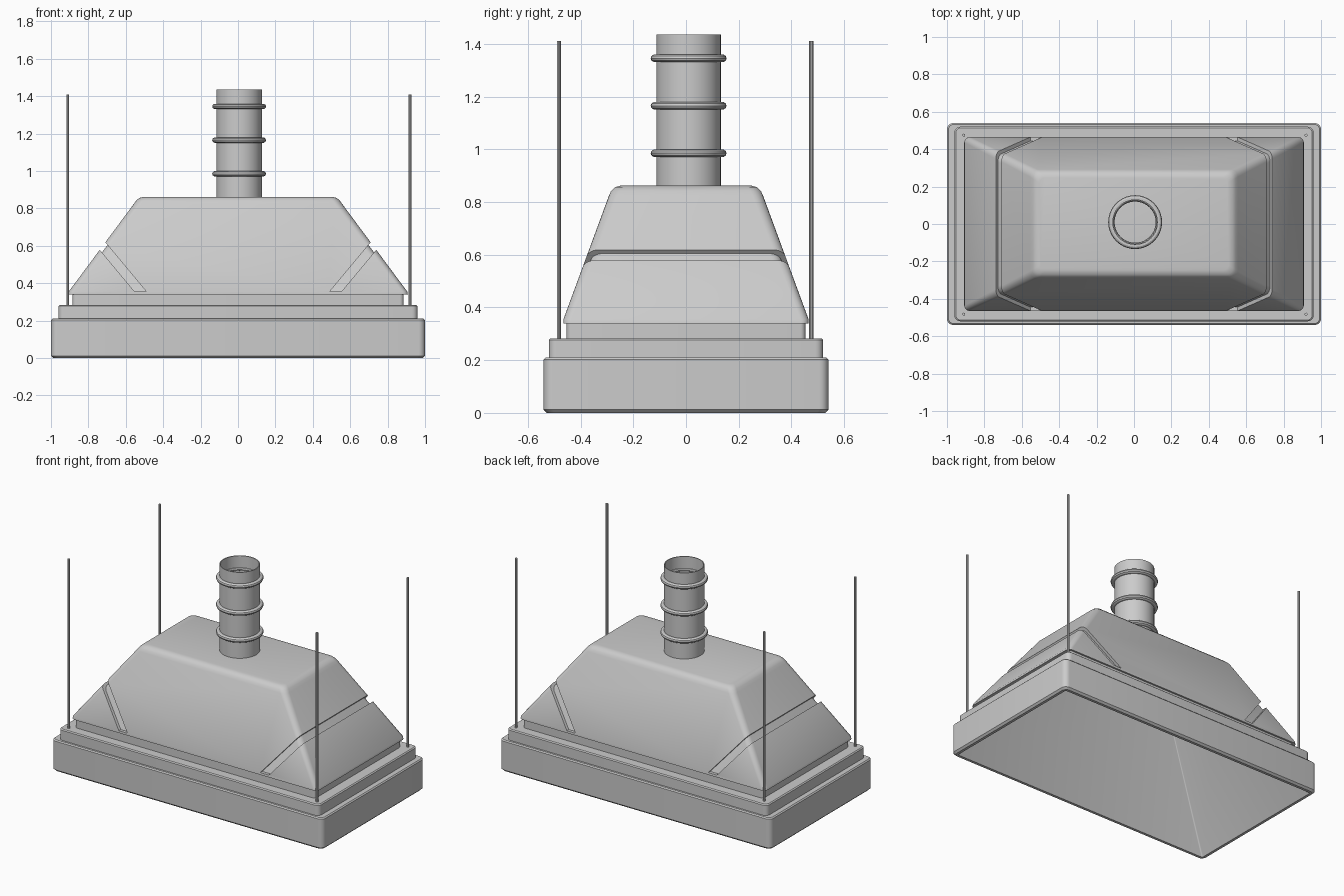
import bpy, bmesh, math

if "Cube" in bpy.data.objects:
    bpy.data.objects.remove(bpy.data.objects["Cube"])


def finish(name, bm, smooth=True):
    bmesh.ops.recalc_face_normals(bm, faces=bm.faces)
    me = bpy.data.meshes.new(name)
    bm.to_mesh(me)
    bm.free()
    ob = bpy.data.objects.new(name, me)
    bpy.context.collection.objects.link(ob)
    if smooth:
        shade(ob)
    return ob


def activate(ob):
    bpy.ops.object.select_all(action='DESELECT')
    ob.select_set(True)
    bpy.context.view_layer.objects.active = ob


def shade(ob):
    activate(ob)
    bpy.ops.object.shade_smooth_by_angle(angle=math.radians(30))


def ring(hx, hy, z, r, seg=5):
    # rounded rectangle outline
    pts = []
    for k, (sx, sy) in enumerate([(1, 1), (-1, 1), (-1, -1), (1, -1)]):
        for i in range(seg + 1):
            a = math.pi / 2 * (k + i / seg)
            pts.append((sx * (hx - r) + r * math.cos(a), sy * (hy - r) + r * math.sin(a), z))
    return pts


def loft(name, rings):
    bm = bmesh.new()
    loops = [[bm.verts.new(p) for p in ring(*r)] for r in rings]
    for a, b in zip(loops, loops[1:]):
        n = len(a)
        for i in range(n):
            bm.faces.new((a[i], a[(i + 1) % n], b[(i + 1) % n], b[i]))
    bm.faces.new(loops[0])
    bm.faces.new(loops[-1])
    return finish(name, bm, False)


def subtract(ob, cutter):
    m = ob.modifiers.new("cut", 'BOOLEAN')
    m.operation = 'DIFFERENCE'
    m.solver = 'EXACT'
    m.object = cutter
    activate(ob)
    bpy.ops.object.modifier_apply(modifier=m.name)
    bpy.data.objects.remove(cutter)


def lathe(name, profile, centre, closed=True, steps=40):
    bm = bmesh.new()
    vs = [bm.verts.new((centre[0] + r, centre[1], z)) for r, z in profile]
    es = [bm.edges.new((vs[i], vs[i + 1])) for i in range(len(vs) - 1)]
    if closed:
        es.append(bm.edges.new((vs[-1], vs[0])))
    bmesh.ops.spin(bm, geom=vs + es, cent=(*centre, 0), axis=(0, 0, 1),
                   angle=2 * math.pi, steps=steps)
    bmesh.ops.remove_doubles(bm, verts=bm.verts, dist=1e-5)
    return finish(name, bm)


# Hood body: inner cavity, rim, stepped base, neck and sloping canopy
hood = loft("hood_body", [
    (0.45, 0.24, 0.80, 0.005), (0.97, 0.51, 0.0, 0.008),
    (0.988, 0.528, 0.0, 0.03), (1.0, 0.54, 0.012, 0.035),
    (1.0, 0.54, 0.203, 0.035), (0.993, 0.533, 0.21, 0.03),
    (0.96, 0.52, 0.21, 0.03), (0.96, 0.52, 0.277, 0.03), (0.953, 0.513, 0.283, 0.025),
    (0.885, 0.453, 0.283, 0.02), (0.885, 0.453, 0.34, 0.02),
    (0.908, 0.465, 0.34, 0.03), (0.905, 0.465, 0.355, 0.03),
    (0.556, 0.292, 0.825, 0.04), (0.544, 0.284, 0.842, 0.04),
    (0.528, 0.270, 0.856, 0.035), (0.505, 0.248, 0.862, 0.03)])

# Slanted grooves near both ends: slabs limited to a shallow skin
bm = bmesh.new()
for s in (-1, 1):
    prof = [(0.49, 0.355), (0.553, 0.355), (0.886, 0.755), (0.823, 0.755)]
    f = bm.faces.new([bm.verts.new((s * x, -0.6, z)) for x, z in prof])
    ext = bmesh.ops.extrude_face_region(bm, geom=[f], use_keep_orig=True)
    moved = [v for v in ext["geom"] if isinstance(v, bmesh.types.BMVert)]
    bmesh.ops.translate(bm, verts=moved, vec=(0, 1.2, 0))
slabs = finish("groove_cutter", bm, False)
core = loft("groove_core", [(0.924, 0.465, 0.30, 0.03), (0.485, 0.247, 0.89, 0.04)])
subtract(slabs, core)
subtract(hood, slabs)
shade(hood)

# Exhaust pipe and its raised rings
C = (0.006, 0.01)
lathe("exhaust_pipe", [(0.122, 0.855), (0.122, 1.435), (0.116, 1.435), (0.116, 0.855)], C)
for i, z in enumerate((0.985, 1.165, 1.345)):
    prof = [(0.127 + 0.017 * math.cos(a * math.pi / 5), z + 0.015 * math.sin(a * math.pi / 5))
            for a in range(10)]
    lathe(f"pipe_ring_{i + 1}", prof, C)

# Hanging rods at the four corners
for i, (x, y) in enumerate([(-0.91, -0.482), (0.92, -0.482), (-0.91, 0.475), (0.92, 0.475)]):
    bm = bmesh.new()
    bmesh.ops.create_cone(bm, cap_ends=True, segments=10, radius1=0.008, radius2=0.008, depth=1.135)
    bmesh.ops.translate(bm, verts=bm.verts, vec=(x, y, 0.8425))
    finish(f"hanging_rod_{i + 1}", bm)
